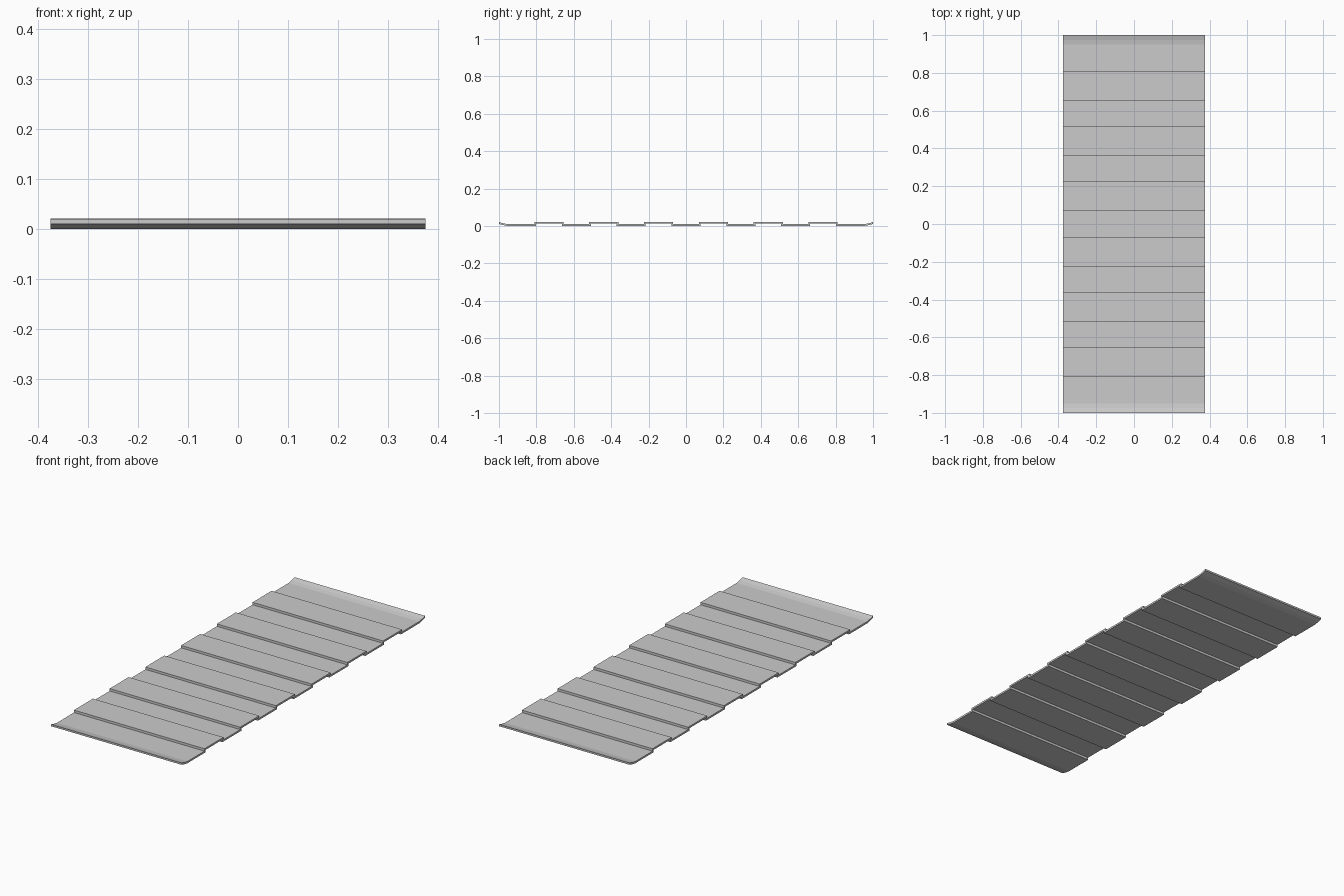
import bpy, bmesh

if "Cube" in bpy.data.objects:
    bpy.data.objects.remove(bpy.data.objects["Cube"])

HALF_WIDTH = 0.375
THICK = 0.0095     # sheet thickness
RISE = 0.0125      # height of each raised rib
FIRST, PITCH = 0.0735, 0.1465
STEPS = 6          # steps per half, alternating up and down


def half_line(is_top):
    """Upper or lower outline of the sheet from the centre to y = 1."""
    base = THICK if is_top else 0.0
    shift = THICK / 2 if is_top else -THICK / 2
    pts = []
    for k in range(STEPS):
        going_up = k % 2 == 0
        y = FIRST + PITCH * k + (-shift if going_up else shift)
        low, high = (y, base), (y, base + RISE)
        pts += [low, high] if going_up else [high, low]
    # upturned lip at the end
    pts += [(0.95, base), (0.975, base + 0.004), (1.0, base + 0.011)]
    return pts


def full_line(is_top):
    half = half_line(is_top)
    return [(-y, z) for y, z in reversed(half)] + half


# corrugated sheet: closed side profile extruded across the width
outline = full_line(False) + full_line(True)[::-1]
bm = bmesh.new()
profile = bm.faces.new([bm.verts.new((-HALF_WIDTH, y, z)) for y, z in outline])
ext = bmesh.ops.extrude_face_region(bm, geom=[profile], use_keep_orig=True)
moved = [v for v in ext["geom"] if isinstance(v, bmesh.types.BMVert)]
bmesh.ops.translate(bm, verts=moved, vec=(2 * HALF_WIDTH, 0, 0))
bmesh.ops.recalc_face_normals(bm, faces=bm.faces)

mesh = bpy.data.meshes.new("corrugated_panel")
bm.to_mesh(mesh)
bm.free()
panel = bpy.data.objects.new("corrugated_panel", mesh)
bpy.context.collection.objects.link(panel)
